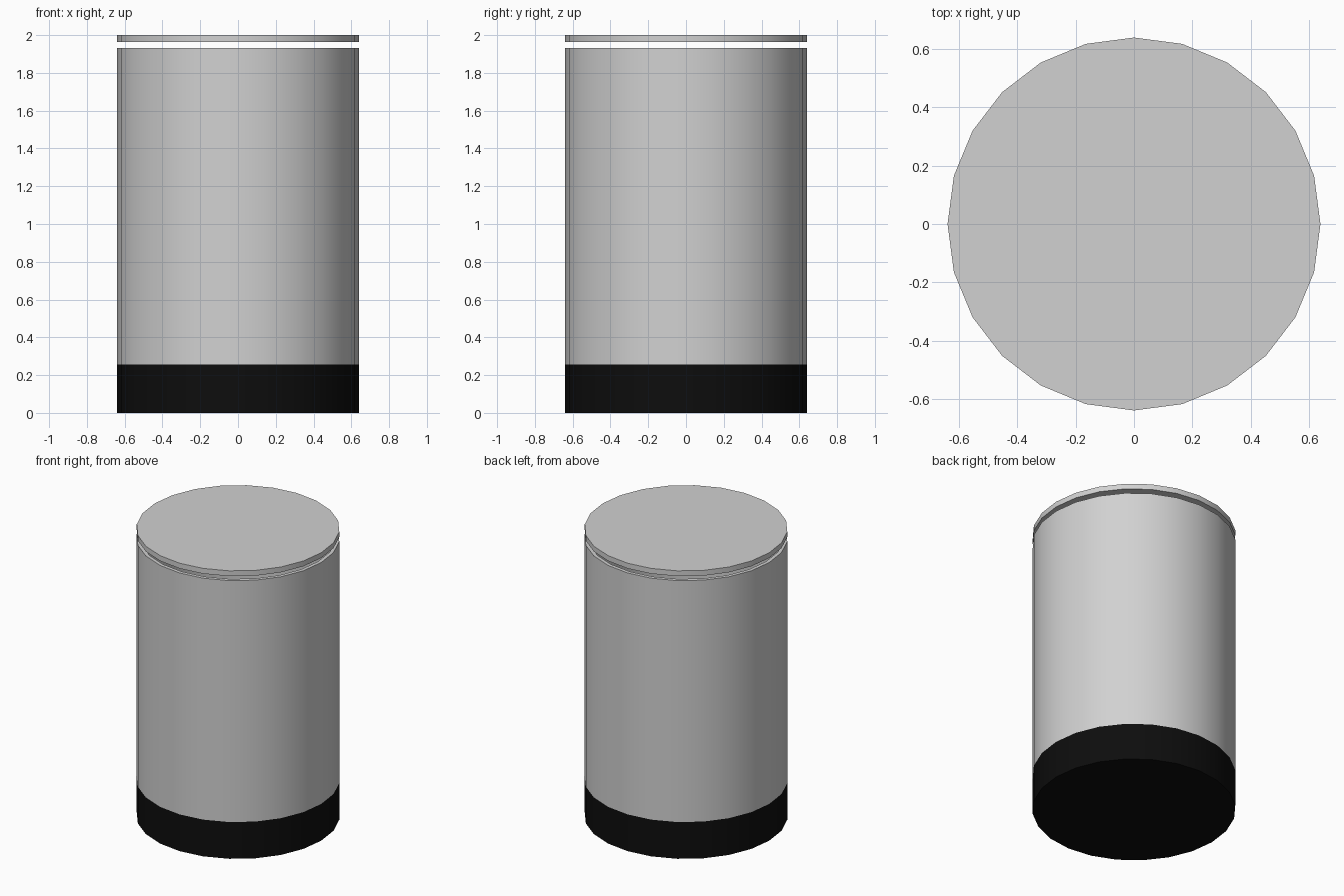
import bpy
import bmesh
import math

if "Cube" in bpy.data.objects:
    bpy.data.objects.remove(bpy.data.objects["Cube"])

R, SIDES = 0.64, 24


def material(name, rgb):
    m = bpy.data.materials.new(name)
    m.diffuse_color = (*rgb, 1)
    m.use_nodes = True
    m.node_tree.nodes["Principled BSDF"].inputs["Base Color"].default_value = m.diffuse_color
    return m


def lathe(name, profile, mat):
    """Revolve (radius, z) points round the z axis; radius 0 closes to a cap."""
    bm = bmesh.new()
    rings = []
    for r, z in profile:
        rings.append([bm.verts.new((r * math.cos(2 * math.pi * i / SIDES),
                                    r * math.sin(2 * math.pi * i / SIDES), z))
                      for i in range(SIDES)])
    for a, b in zip(rings, rings[1:]):
        for i in range(SIDES):
            j = (i + 1) % SIDES
            bm.faces.new((a[i], a[j], b[j], b[i]))
    bm.faces.new(rings[0][::-1])
    bm.faces.new(rings[-1])
    bmesh.ops.recalc_face_normals(bm, faces=bm.faces[:])
    mesh = bpy.data.meshes.new(name)
    bm.to_mesh(mesh)
    bm.free()
    mesh.materials.append(mat)
    ob = bpy.data.objects.new(name, mesh)
    bpy.context.collection.objects.link(ob)
    bpy.ops.object.select_all(action='DESELECT')
    ob.select_set(True)
    bpy.context.view_layer.objects.active = ob
    bpy.ops.object.shade_smooth_by_angle(angle=math.radians(30))
    return ob


grey = material("light grey", (0.64, 0.64, 0.64))
black = material("black", (0.004, 0.004, 0.004))

# Black foot band
lathe("base", [(R, 0), (R, 0.255)], black)
# Open, hollow can body with a thin rim
lathe("body", [(R, 0.255), (R, 1.932), (R - 0.025, 1.932), (R - 0.025, 0.28)], grey)
# Lid disc floating just above the rim
lathe("lid", [(R, 1.963), (R, 2.0)], grey)
